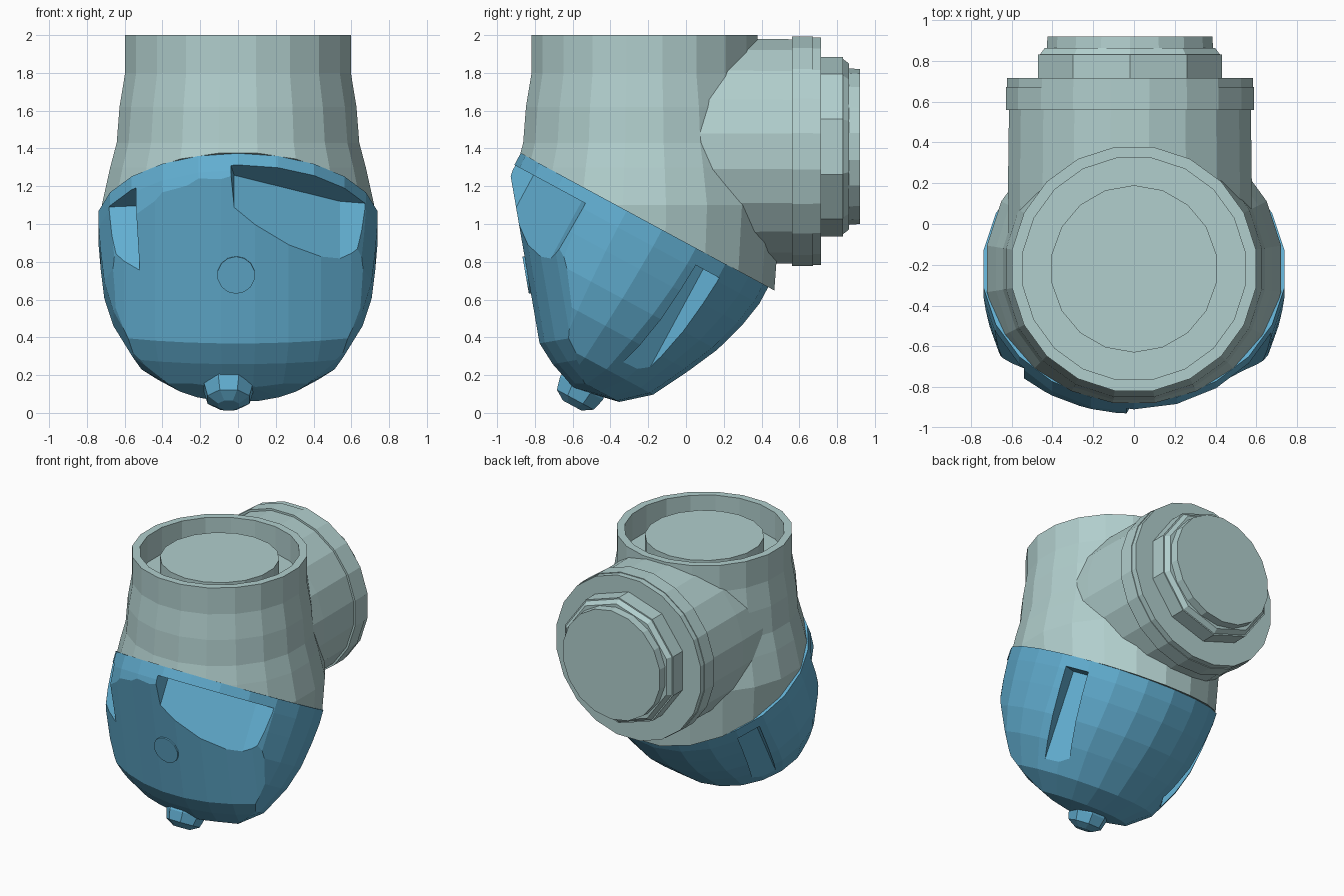
import bpy, bmesh, math
from mathutils import Matrix, Vector

if "Cube" in bpy.data.objects:
    bpy.data.objects.remove(bpy.data.objects["Cube"])

T, R = Matrix.Translation, Matrix.Rotation


def material(name, rgb):
    m = bpy.data.materials.new(name)
    m.diffuse_color = (*rgb, 1)
    m.use_nodes = True
    m.node_tree.nodes["Principled BSDF"].inputs["Base Color"].default_value = m.diffuse_color
    return m


BLUE = material("blue", (0.12, 0.42, 0.63))
PALE = material("pale_grey_green", (0.44, 0.62, 0.61))


def finish(name, bm, matrix, mat):
    bmesh.ops.recalc_face_normals(bm, faces=bm.faces)
    bm.transform(matrix)
    me = bpy.data.meshes.new(name)
    bm.to_mesh(me)
    bm.free()
    ob = bpy.data.objects.new(name, me)
    bpy.context.collection.objects.link(ob)
    if mat:
        me.materials.append(mat)
    return ob


def revolve(name, profile, n, matrix, mat=None, cut=None):
    """Spin (radius, height[, x stretch]) points round local z, with capped ends."""
    bm = bmesh.new()
    rings = []
    for r, z, *sx in profile:
        s = sx[0] if sx else 1
        angles = [2 * math.pi * (i + 0.5) / n for i in range(n)]
        rings.append([bm.verts.new((s * r * math.cos(a), r * math.sin(a), z)) for a in angles])
    for a, b in zip(rings, rings[1:]):
        for i in range(n):
            j = (i + 1) % n
            bm.faces.new((a[i], a[j], b[j], b[i]))
    bm.faces.new(rings[0])
    bm.faces.new(rings[-1])
    if cut:  # keep only the part above a plane
        res = bmesh.ops.bisect_plane(bm, geom=bm.verts[:] + bm.edges[:] + bm.faces[:],
                                     plane_co=cut[0], plane_no=cut[1], clear_inner=True)
        edges = [e for e in res["geom_cut"] if isinstance(e, bmesh.types.BMEdge)]
        bmesh.ops.holes_fill(bm, edges=edges)
    return finish(name, bm, matrix, mat)


def prism(name, pts, z0, z1, matrix):
    """Extrude a flat outline between two heights."""
    bm = bmesh.new()
    lo = [bm.verts.new((x, y, z0)) for x, y in pts]
    hi = [bm.verts.new((x, y, z1)) for x, y in pts]
    bm.faces.new(lo)
    bm.faces.new(hi)
    for i in range(len(pts)):
        j = (i + 1) % len(pts)
        bm.faces.new((lo[i], lo[j], hi[j], hi[i]))
    return finish(name, bm, matrix, None)


def boolean(ob, tool, op):
    mod = ob.modifiers.new("bool", "BOOLEAN")
    mod.operation, mod.object, mod.solver = op, tool, "EXACT"
    dg = bpy.context.evaluated_depsgraph_get()
    me = bpy.data.meshes.new_from_object(ob.evaluated_get(dg))
    ob.modifiers.clear()
    ob.data = me
    bpy.data.objects.remove(tool)


TILT = math.radians(-28.4)
LEAN = math.radians(9.8)
CUP = T((0, -0.22, 1.02)) @ R(TILT, 4, 'X')      # tilted frame of the cup
NECK = T((0, -0.22, 0))                          # upright frame of the neck
SIDE = T((-0.02, 0, 1.385)) @ R(-math.pi / 2, 4, 'X')  # local z runs along +y

# Tilted bowl, wider than deep, with a gently curved front face and chin
cup = revolve("lower_cup", [(0.745, 0), (0.745, -0.1), (0.72, -0.24, 1.02), (0.665, -0.42, 1.075),
                            (0.585, -0.59, 1.14), (0.48, -0.79, 1.17), (0.34, -0.91, 1.2),
                            (0.12, -0.955, 1.2)], 22, CUP, BLUE)
face = revolve("face_tool", [(0.8, -0.72), (1.01, -0.485), (1.1, -0.34), (1.15, -0.22), (1.15, 2)],
               40, T((0, 0.317, 0.78)) @ R(LEAN, 4, 'X'))
boolean(cup, face, "INTERSECT")

# Front pockets under the rim: wide one on the right, narrow one on the left
boolean(cup, prism("pocket_tool", [(-0.11, -1.2), (-0.02, -0.63), (0.54, -0.34),
                                   (0.95, -0.27), (0.95, -1.2)], -2, -0.07, CUP), "DIFFERENCE")
boolean(cup, prism("pocket_tool", [(-0.95, -0.27), (-0.52, -0.31), (-0.58, -0.9),
                                   (-0.95, -0.9)], -2, -0.08, CUP), "DIFFERENCE")

# Grooves on both rear flanks
for ang in (35, 145):
    tool = prism("groove_tool", [(0.57, -0.085), (1, -0.085), (1, 0.085), (0.57, 0.085)],
                 -0.8, -0.08, CUP @ R(math.radians(ang), 4, 'Z'))
    boolean(cup, tool, "DIFFERENCE")

# Round plug in the front face and faceted knob underneath
revolve("face_plug", [(0.1, -0.05), (0.1, 0.006)], 14,
        T((-0.01, -0.843, 0.73)) @ R(math.pi / 2 + LEAN, 4, 'X'), BLUE)
revolve("drain_knob", [(0.09, -0.78), (0.125, -0.88), (0.14, -0.94), (0.12, -1.01),
                       (0.06, -1.045)], 8, CUP @ T((-0.05, 0.13, 0)), BLUE)

# Upright neck, trimmed where it meets the cup, joined to the side branch
inv_n = Vector((0, math.sin(-TILT), math.cos(TILT)))
neck = revolve("neck_body", [(0.67, 0.3), (0.715, 0.9), (0.73, 1.1), (0.685, 1.3), (0.65, 1.43),
                             (0.635, 1.62), (0.605, 1.8), (0.605, 2.0)], 20, NECK, PALE,
               cut=(Vector((0, 0, 1.02)), inv_n))
branch = revolve("branch_tool", [(0.60, -0.15), (0.605, 0.2), (0.60, 0.58)], 20, SIDE)
boolean(neck, branch, "UNION")
boolean(neck, revolve("mouth_tool", [(0.55, 1.8), (0.55, 2.2)], 20, NECK), "DIFFERENCE")
revolve("inner_core", [(0.41, 1.7), (0.41, 1.95)], 18, NECK, PALE)

# Side outlet: flange, ring, nut and end cap
for name, r0, r1, y0, y1, n in (("flange", 0.615, 0.615, 0.56, 0.672, 20),
                                ("flange_ring", 0.61, 0.61, 0.672, 0.715, 20),
                                ("outlet_nut", 0.475, 0.475, 0.70, 0.83, 10),
                                ("outlet_nut_bevel", 0.465, 0.44, 0.83, 0.862, 10),
                                ("end_cap", 0.415, 0.41, 0.85, 0.92, 18)):
    lift = 0 if "flange" in name else 0.025
    revolve(name, [(r0, y0), (r1, y1)], n, T((0, 0, lift)) @ SIDE, PALE)
